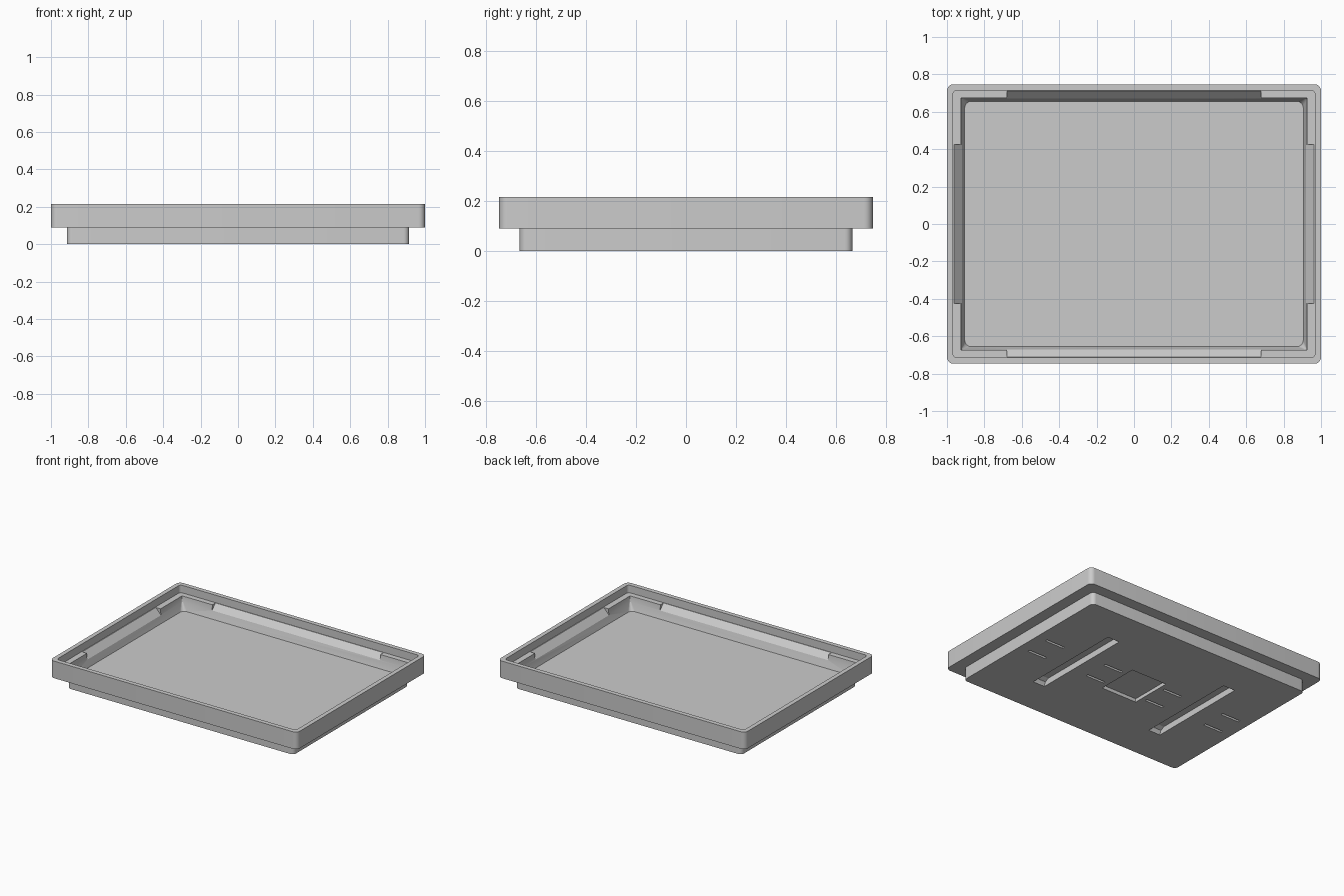
import bpy, bmesh
from math import cos, sin, pi

if "Cube" in bpy.data.objects:
    bpy.data.objects.remove(bpy.data.objects["Cube"])


def new_object(name, bm):
    bmesh.ops.recalc_face_normals(bm, faces=bm.faces[:])
    mesh = bpy.data.meshes.new(name)
    bm.to_mesh(mesh)
    bm.free()
    ob = bpy.data.objects.new(name, mesh)
    bpy.context.collection.objects.link(ob)
    return ob


def rounded_loop(bm, hx, hy, r, z, seg=6):
    verts = []
    for i, (sx, sy) in enumerate(((1, 1), (-1, 1), (-1, -1), (1, -1))):
        for k in range(seg + 1):
            a = (i + k / seg) * pi / 2
            verts.append(bm.verts.new((sx * (hx - r) + r * cos(a),
                                       sy * (hy - r) + r * sin(a), z)))
    return verts


def prism(bm, profile, half, place):
    """Extrude a 2D profile between -half and +half; place maps (u, v, w) to xyz."""
    a, b = [[bm.verts.new(place(u, v, w)) for u, v in profile] for w in (-half, half)]
    n = len(profile)
    bm.faces.new(a)
    bm.faces.new(b[::-1])
    for i in range(n):
        j = (i + 1) % n
        bm.faces.new((a[i], b[i], b[j], a[j]))


# Tray body: stacked rounded outlines from the underside, over the rim, to the floor
bm = bmesh.new()
outlines = [(.915, .665, .03, 0), (.915, .665, .03, .09), (1, .747, .035, .09),
            (1, .747, .035, .215), (.968, .714, .02, .215), (.968, .714, .02, .16),
            (.925, .675, .002, .16), (.922, .672, .01, .12), (.905, .656, .035, .065)]
loops = [rounded_loop(bm, *o) for o in outlines]
for lo, hi in zip(loops, loops[1:]):
    for i in range(len(lo)):
        j = (i + 1) % len(lo)
        bm.faces.new((lo[i], lo[j], hi[j], hi[i]))
bm.faces.new(loops[0][::-1])
bm.faces.new(loops[-1])
tray = new_object("tray", bm)

bm = bmesh.new()


# Sloped cut-outs in the inner ledge, leaving the four corner shelves
def ramp(edge):
    return [(edge, .18), (edge, .16), (edge - .05, .107), (edge - .1, .107), (edge - .1, .18)]


for s in (1, -1):
    prism(bm, ramp(.71), .68, lambda u, v, w: (w, s * u, v))
    prism(bm, ramp(.963), .425, lambda u, v, w: (s * u, w, v))

# Underside: two long grooves with rounded ends
groove = [(-.385, -.02), (.385, -.02), (.385, .01), (.375, .03), (.345, .045),
          (-.345, .045), (-.375, .03), (-.385, .01)]
for x in (-.5, .5):
    prism(bm, groove, .048, lambda u, v, w: (x + w, u, v))


# Underside: square centre recess and short slits
def pocket(x, y, hx, hy, depth):
    prof = [(-hy, -.02), (hy, -.02), (hy, depth), (-hy, depth)]
    prism(bm, prof, hx, lambda u, v, w: (x + w, y + u, v))


pocket(0, 0, .145, .155, .025)
for x in (-.76, -.255, .255, .76):
    for y in (-.09, .09):
        pocket(x, y, .075, .009, .02)
cutter = new_object("cutter", bm)
cutter.hide_render = True

mod = tray.modifiers.new("cut", 'BOOLEAN')
mod.operation = 'DIFFERENCE'
mod.solver = 'EXACT'
mod.object = cutter
bpy.ops.object.select_all(action='DESELECT')
bpy.context.view_layer.objects.active = tray
tray.select_set(True)
bpy.ops.object.modifier_apply(modifier=mod.name)
bpy.data.objects.remove(cutter)
bpy.ops.object.shade_smooth_by_angle(angle=.3)
